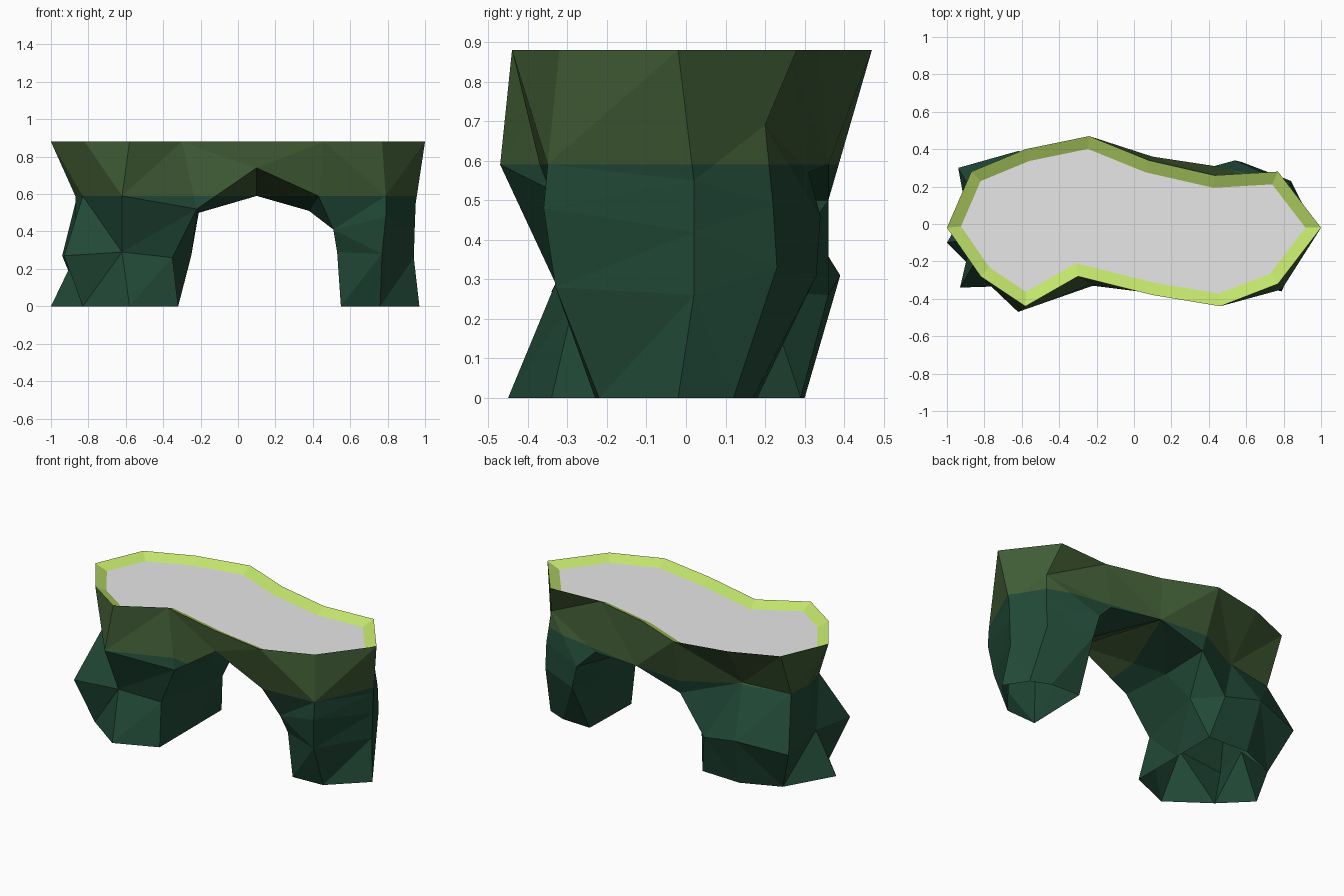
import bpy, bmesh

if "Cube" in bpy.data.objects:
    bpy.data.objects.remove(bpy.data.objects["Cube"])

TOP_Z, MOSS_Z = 0.88, 0.59


def material(name, rgb):
    m = bpy.data.materials.new(name)
    m.diffuse_color = (*rgb, 1)
    m.use_nodes = True
    m.node_tree.nodes["Principled BSDF"].inputs["Base Color"].default_value = m.diffuse_color
    return m


# Counter-clockwise outlines, seen from above, starting at the east tip
rim = [(1, -.02), (.77, .28), (.43, .26), (.08, .34), (-.24, .47), (-.58, .40), (-.87, .28),
       (-1, -.02), (-.82, -.28), (-.58, -.44), (-.30, -.28), (.10, -.38), (.46, -.44), (.77, -.32)]
shoulder = [(.95, .02, .55), (.82, .20, .69), (.43, .31, .57), (.10, .36, .59), (-.21, .36, .50),
            (-.55, .21, .60), (-.86, .16, .59), (-.87, -.01, .59), (-.83, -.17, .59),
            (-.62, -.47, .59), (-.22, -.33, .52), (.10, -.37, .74), (.43, -.37, .59), (.79, -.35, .59)]

# Leg rings, from the shoulder down to the open foot
left_rings = [
    [(-.38, .36, .26), (-.62, .39, .31), (-.94, .30, .27), (-.87, -.08, .27),
     (-.93, -.34, .27), (-.62, -.33, .29), (-.35, -.28, .26), (-.25, .20, .27)],
    [(-.32, .29, 0), (-.59, .30, 0), (-.83, .20, 0), (-1, -.10, 0),
     (-.83, -.27, 0), (-.58, -.45, 0), (-.32, -.34, 0), (-.32, 0, 0)]]
right_rings = [
    [(.51, -.30, .41), (.79, -.36, .48), (.945, .02, .42),
     (.84, .22, .49), (.54, .34, .46), (.51, .02, .41)],
    [(.53, -.25, .29), (.77, -.33, .28), (.94, .02, .26),
     (.84, .23, .33), (.58, .33, .31), (.53, .10, .30)],
    [(.55, -.23, 0), (.76, -.22, 0), (.97, -.02, 0),
     (.88, .12, 0), (.76, .17, 0), (.56, .18, 0)]]

bm = bmesh.new()


def ring(points):
    return [bm.verts.new(p) for p in points]


def bridge(upper, lower):
    n = len(upper)
    for i in range(n):
        j = (i + 1) % n
        bm.faces.new((upper[i], lower[i], lower[j], upper[j]))


# Arch body between the rim and the shoulder
top = ring([(x, y, TOP_Z) for x, y in rim])
mid = ring(shoulder)
bridge(top, mid)
top_face = bm.faces.new(top)

# Legs, each with one extra point on its inner side
in_left, in_right = ring([(-.22, .02, .50), (.38, .03, .51)])
left_loop = mid[4:11] + [in_left]
right_loop = [mid[12], mid[13], mid[0], mid[1], mid[2], in_right]
for loop, rings in ((left_loop, left_rings), (right_loop, right_rings)):
    for points in rings:
        lower = ring(points)
        bridge(loop, lower)
        loop = lower

# Underside of the arch
for corners in ((mid[3], mid[4], in_left), (mid[3], in_left, mid[11]), (mid[11], in_left, mid[10]),
                (mid[2], mid[3], in_right), (mid[3], mid[11], in_right), (mid[11], mid[12], in_right)):
    bm.faces.new(corners)

bmesh.ops.recalc_face_normals(bm, faces=bm.faces)
if top_face.normal.z < 0:
    bmesh.ops.reverse_faces(bm, faces=bm.faces)
bmesh.ops.triangulate(bm, faces=[f for f in bm.faces if f is not top_face],
                      quad_method='SHORT_EDGE')

# Moss line cut straight round the rock
bmesh.ops.bisect_plane(bm, geom=bm.verts[:] + bm.edges[:] + bm.faces[:], dist=0.0005,
                       plane_co=(0, 0, MOSS_Z), plane_no=(0, 0, 1))
for f in bm.faces:
    f.material_index = 1 if f.calc_center_median().z > MOSS_Z else 0

# Shallow basin: sloping grass rim around a flat floor
top_face = max(bm.faces, key=lambda f: f.calc_center_median().z)
slope = bmesh.ops.inset_region(bm, faces=[top_face], thickness=0.066, depth=-0.034,
                               use_even_offset=True, use_boundary=True)["faces"]
for f in slope:
    f.material_index = 2
top_face.material_index = 3

mesh = bpy.data.meshes.new("rock_arch")
bm.to_mesh(mesh)
bm.free()
for m in (material("dark green rock", (.015, .066, .038)),
          material("moss", (.050, .104, .034)),
          material("bright grass rim", (.54, .78, .15)),
          material("grey floor", (.80, .80, .80))):
    mesh.materials.append(m)
bpy.context.collection.objects.link(bpy.data.objects.new("rock_arch", mesh))
